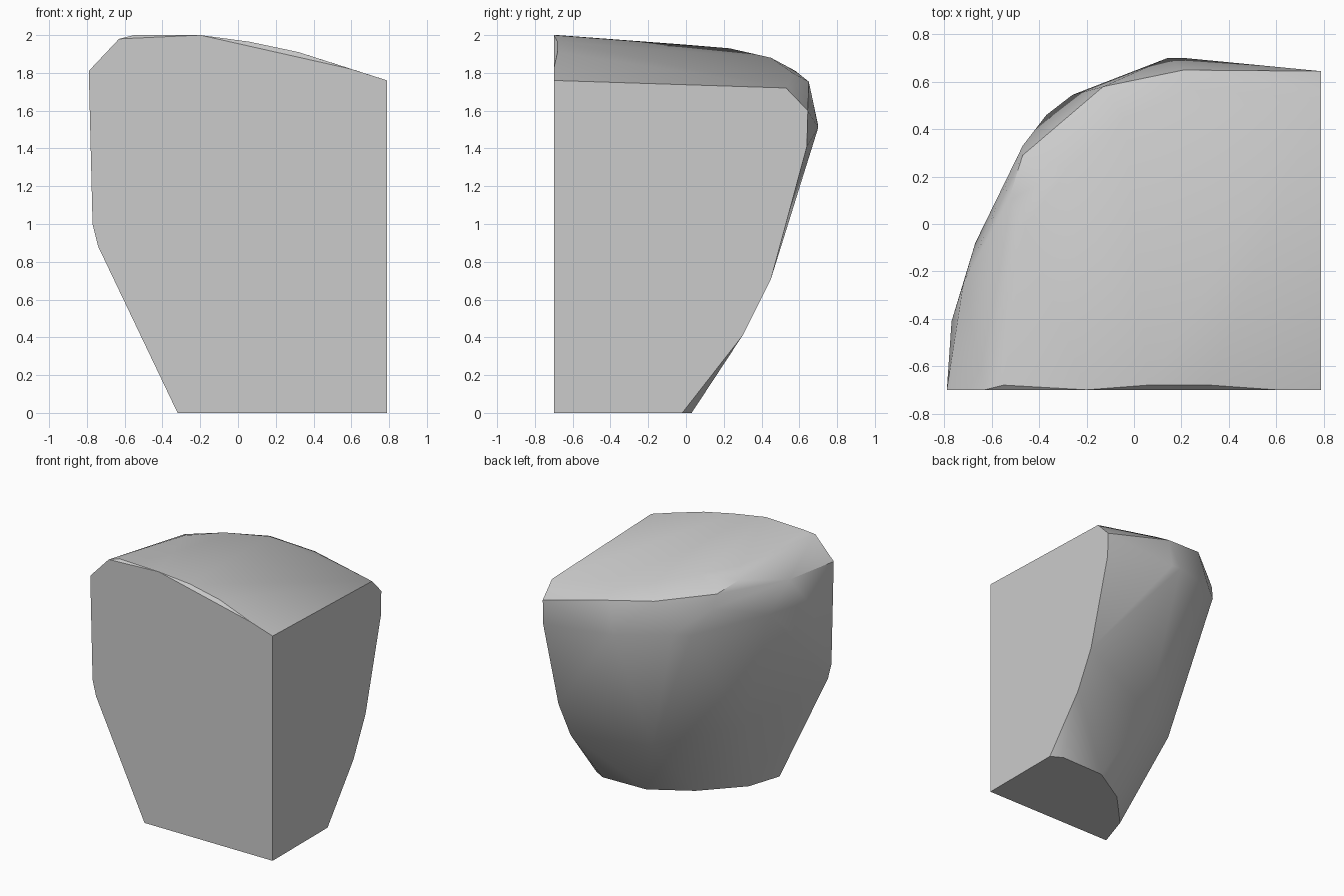
import bpy
import bmesh
import math

cube = bpy.data.objects.get("Cube")
if cube:
    bpy.data.objects.remove(cube, do_unlink=True)

FRONT, LEFT = -0.70, 0.79

# Flat front cut: outline in (x, z)
front_outline = [
    (LEFT, 0), (-0.32, 0), (-0.74, 0.88), (-0.77, 1.0), (-0.79, 1.81),
    (-0.63, 1.98), (-0.2, 2.0), (0.6, 1.82), (LEFT, 1.76),
]
# Flat left cut: outline in (y, z)
left_outline = [
    (-0.02, 0), (0.3, 0.41), (0.45, 0.71), (0.64, 1.41), (0.645, 1.6), (0.53, 1.72),
]
# Rounded edge of the flat base in (x, y)
base_outline = [(0.7, 0.03), (0.33, 0.02), (0.03, -0.16), (-0.235, -0.44)]

# Gently domed top
crown = [
    (-0.55, -0.68, 2.0), (0.06, -0.68, 1.965), (0.32, -0.68, 1.91),
    (-0.46, -0.01, 1.95), (-0.28, 0.23, 1.93), (-0.04, 0.45, 1.88), (0.26, 0.565, 1.8),
]
# Ridge where the top turns down to the back
rim = [
    (0.21, 0.65, 1.754), (-0.13, 0.58, 1.81), (-0.47, 0.29, 1.847),
    (-0.53, 0.1, 1.9), (-0.72, -0.25, 1.82),
]
# Widest band just under the ridge
shoulder = [
    (0.22, 0.7, 1.51), (0.14, 0.7, 1.52), (-0.26, 0.545, 1.57), (-0.37, 0.46, 1.56),
    (-0.47, 0.33, 1.75), (-0.67, -0.08, 1.6), (-0.77, -0.41, 1.6),
]
# Bulges low on the back, above the base
belly = [(0.1, 0.27, 0.5), (-0.42, -0.11, 0.65)]

points = [(x, FRONT, z) for x, z in front_outline]
points += [(LEFT, y, z) for y, z in left_outline]
points += [(x, y, 0) for x, y in base_outline]
points += crown + rim + shoulder + belly


def make_hull(name, coords, material):
    """Wrap the points in a convex skin and join its coplanar triangles."""
    bm = bmesh.new()
    for co in coords:
        bm.verts.new(co)
    result = bmesh.ops.convex_hull(bm, input=bm.verts[:])
    loose = {v for v in result["geom_interior"] + result["geom_unused"]
             if isinstance(v, bmesh.types.BMVert)}
    bmesh.ops.delete(bm, geom=list(loose), context="VERTS")
    bmesh.ops.dissolve_limit(bm, angle_limit=math.radians(0.3),
                             verts=bm.verts[:], edges=bm.edges[:])
    bmesh.ops.recalc_face_normals(bm, faces=bm.faces[:])
    mesh = bpy.data.meshes.new(name)
    bm.to_mesh(mesh)
    bm.free()
    mesh.materials.append(material)
    obj = bpy.data.objects.new(name, mesh)
    bpy.context.collection.objects.link(obj)
    return obj


def make_material(name, color):
    mat = bpy.data.materials.new(name)
    mat.use_nodes = True
    mat.diffuse_color = color
    mat.node_tree.nodes["Principled BSDF"].inputs["Base Color"].default_value = color
    return mat


stone_grey = make_material("stone_grey", (0.6, 0.6, 0.6, 1))
rock = make_hull("rock_chunk", points, stone_grey)

# Smooth the worn back and keep the cut edges sharp
bpy.ops.object.select_all(action="DESELECT")
rock.select_set(True)
bpy.context.view_layer.objects.active = rock
bpy.ops.object.shade_smooth_by_angle(angle=math.radians(30))
